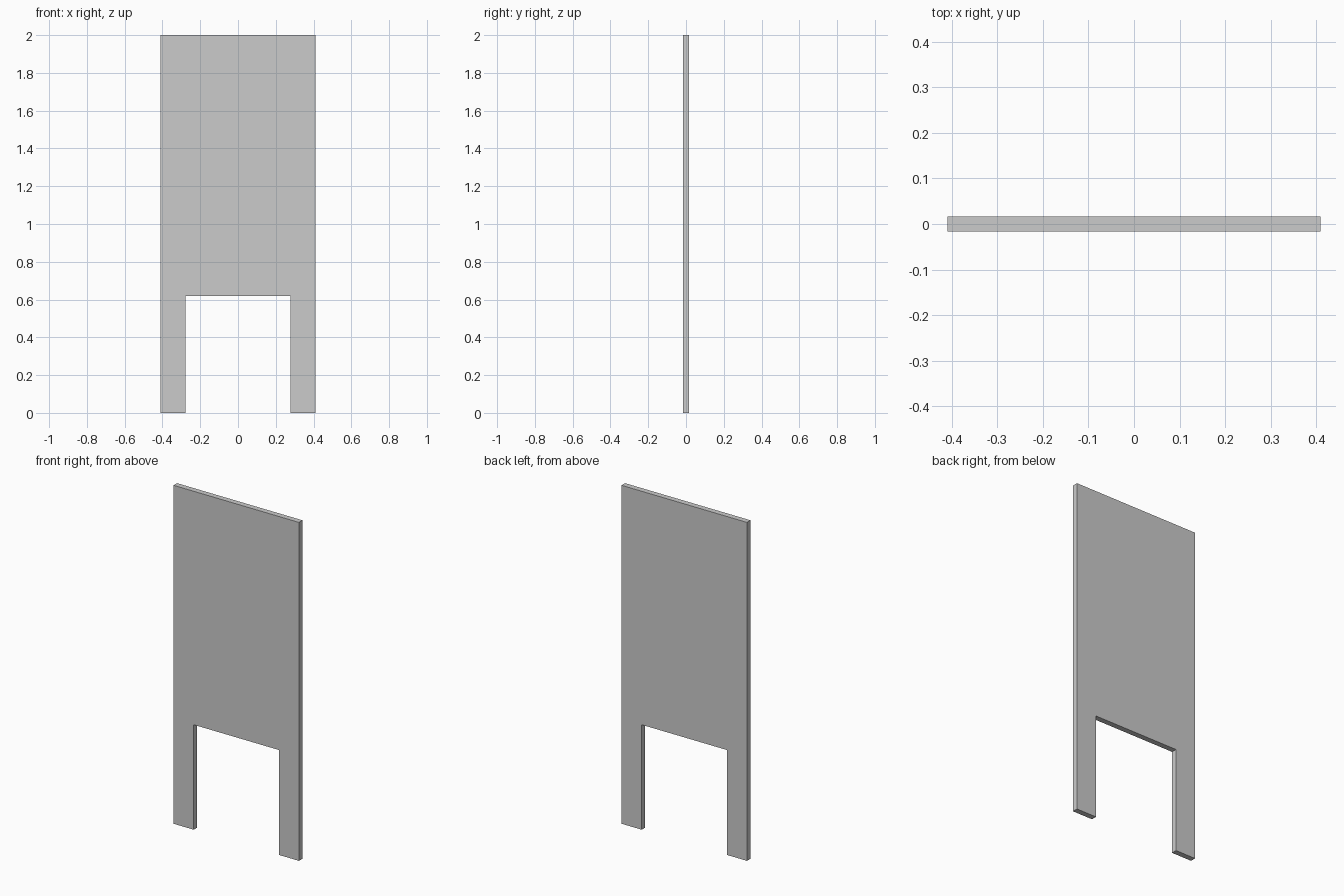
import bpy, bmesh

if "Cube" in bpy.data.objects:
    bpy.data.objects.remove(bpy.data.objects["Cube"])

HALF_W, HALF_GAP = 0.41, 0.278   # outer and cut-out half widths
GAP_TOP, HEIGHT, THICK = 0.62, 2.0, 0.033

# Panel outline: right half, then mirrored to the left
right = [(HALF_GAP, GAP_TOP), (HALF_GAP, 0), (HALF_W, 0), (HALF_W, HEIGHT)]
outline = right + [(-x, z) for x, z in reversed(right)]

# Extrude the outline through the thickness
bm = bmesh.new()
face = bm.faces.new([bm.verts.new((x, -THICK / 2, z)) for x, z in outline])
ext = bmesh.ops.extrude_face_region(bm, geom=[face], use_keep_orig=True)
verts = [g for g in ext["geom"] if isinstance(g, bmesh.types.BMVert)]
bmesh.ops.translate(bm, verts=verts, vec=(0, THICK, 0))
bmesh.ops.recalc_face_normals(bm, faces=bm.faces)

mesh = bpy.data.meshes.new("panel_with_legs")
bm.to_mesh(mesh)
bm.free()
bpy.context.collection.objects.link(bpy.data.objects.new("panel_with_legs", mesh))
